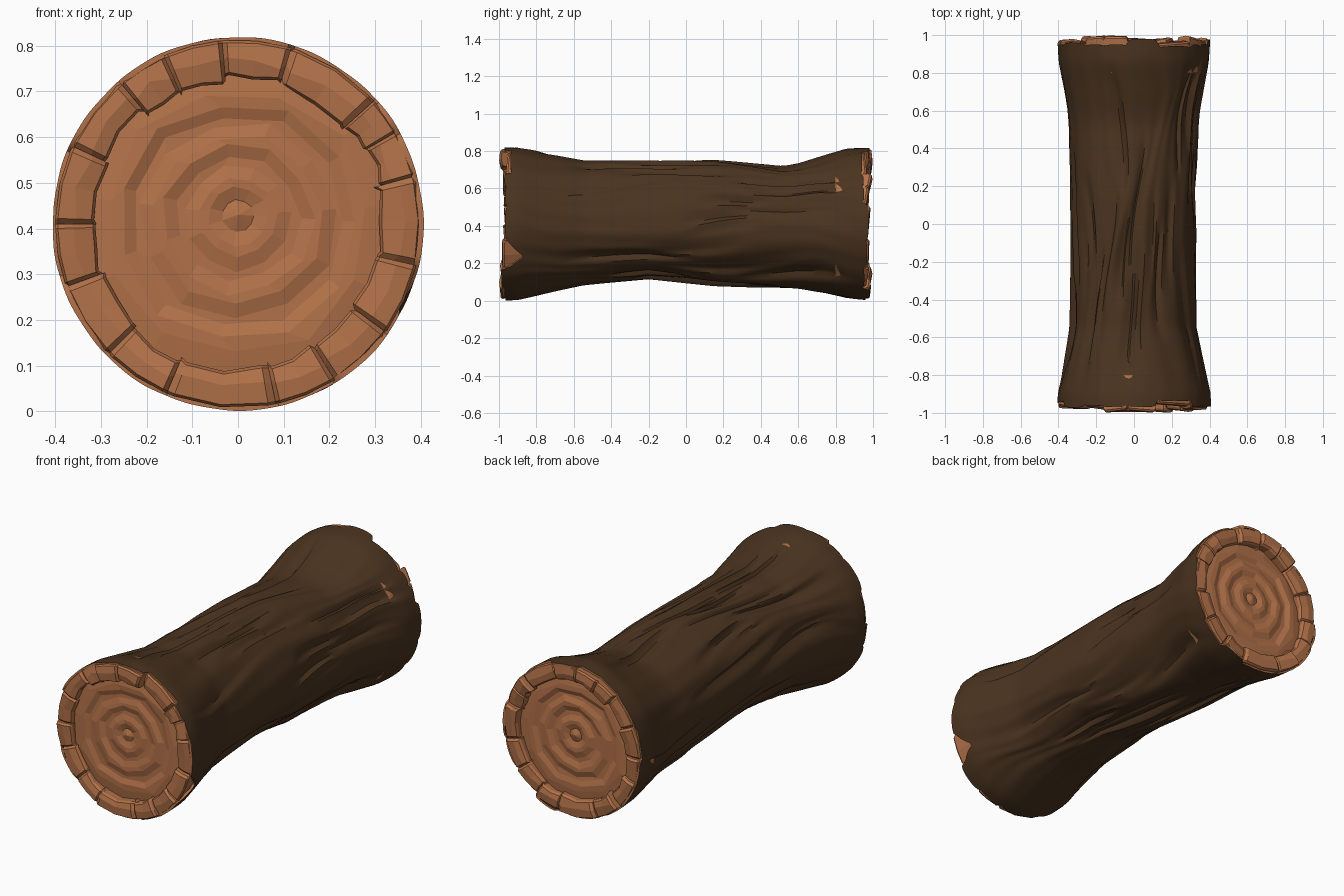
import bpy, bmesh, math, random
from mathutils import Vector

if "Cube" in bpy.data.objects:
    bpy.data.objects.remove(bpy.data.objects["Cube"])

random.seed(7)
CZ = 0.41
TAU = math.tau


def material(name, rgb):
    m = bpy.data.materials.new(name)
    m.diffuse_color = (*rgb, 1)
    m.use_nodes = True
    m.node_tree.nodes["Principled BSDF"].inputs["Base Color"].default_value = m.diffuse_color
    return m


BARK = material("dark bark brown", (0.070, 0.034, 0.014))
WOOD = material("cut wood tan", (0.45, 0.168, 0.067))

# Log outline: y, left, right, bottom, top
OUTLINE = [
    (-1.0, .407, .407, .00, .82), (-.9, .407, .407, .002, .82),
    (-.82, .388, .39, .018, .807), (-.55, .345, .335, .075, .755),
    (-.2, .34, .333, .112, .755), (.15, .34, .335, .075, .755),
    (.52, .35, .345, .06, .72), (.6, .357, .352, .055, .735),
    (.86, .400, .400, .008, .817), (1.0, .407, .407, .00, .82)]


def section(a, y, s=1.0):
    """Point on the log outline at angle a and length y, scaled by s."""
    for p, q in zip(OUTLINE, OUTLINE[1:]):
        if y <= q[0]:
            break
    t = min(1, max(0, (y - p[0]) / (q[0] - p[0])))
    l, r, b, top = [p[i] + (q[i] - p[i]) * t for i in range(1, 5)]
    c, sn = math.cos(a), math.sin(a)
    return Vector((c * (r if c > 0 else l) * s, y,
                   CZ + sn * ((top - CZ) if sn > 0 else (CZ - b)) * s))


# Rim chunks for both ends: start angle, end angle, tip, bark edge, notch depth
BREAKS = [15, 30, 42, 73, 95, 114, 130, 155, 180, 200, 225, 247, 282, 302, 324, 347]


def chunk_list(front):
    out = []
    for i, b in enumerate(BREAKS):
        e = BREAKS[(i + 1) % len(BREAKS)]
        if e < b:
            e += 360
        tip = random.uniform(.966, .996)
        edge, notch = tip - random.choice([.008, .012, .03]), 0
        if front and b == 324:            # bark broken away here
            tip, edge, notch = .985, .955, .09
        if front and b in (73, 95, 282):
            tip, edge = 1.0, .97
        if not front and b in (95, 114, 225, 30):
            tip, edge = .998, .95
        if not front and b == 73:
            tip, edge = .985, .98
        out.append((math.radians(b), math.radians(e), tip, edge, notch))
    return out


ENDS = {-1: chunk_list(True), 1: chunk_list(False)}


def bark_edge(sign, a):
    for b, e, tip, edge, notch in ENDS[sign]:
        for k in (0, TAU):
            if b <= a + k < e:
                side = abs(2 * (a + k - b) / (e - b) - 1)
                return edge - .01 * side ** 4 - notch * (1 - side)
    return .96


def finish(bm, name, mats, smooth):
    me = bpy.data.meshes.new(name)
    bm.to_mesh(me)
    bm.free()
    for m in mats:
        me.materials.append(m)
    ob = bpy.data.objects.new(name, me)
    bpy.context.collection.objects.link(ob)
    if smooth:
        bpy.ops.object.select_all(action='DESELECT')
        ob.select_set(True)
        bpy.context.view_layer.objects.active = ob
        bpy.ops.object.shade_smooth_by_angle(angle=math.radians(40))
    return ob


# Bark furrows: angle, middle, half length, depth, width
FURROWS = []
for i in range(40):
    FURROWS.append(((i * 0.618 % 1) * TAU, random.uniform(-.6, .7),
                    random.uniform(.22, .5), random.uniform(.014, .036),
                    random.uniform(.12, .24)))


def bark_depth(a, y):
    d = .004 * (1 + math.sin(9 * a + 1.2 * math.sin(2.3 * y))) \
        + .002 * (1 + math.sin(23 * a + 3 * y))
    cut = 0
    for fa, fy, half, depth, w in FURROWS:
        t = (y - fy) / half
        if abs(t) >= 1:
            continue
        u = ((a - fa + math.pi) % TAU - math.pi) / w
        # steep on one side, sloping on the other
        f = 1 - u if 0 <= u < 1 else (1 + u * 3.5 if -.286 < u < 0 else 0)
        cut = max(cut, depth * (1 - t * t) * f)
    fade = min(1, max(0.2, (1.0 - abs(y)) / .25))
    return (d + cut) * fade


def flow(a, y):
    """Lets the bark grain wander around the log, straight at the ends."""
    k = min(1, (1 - abs(y)) / .3)
    return a + k * (.17 * math.sin(2.4 * y + 2 * a) + .035 * math.sin(7 * y + 5 * a))


# Bark tube
NA, NY = 156, 56
bm = bmesh.new()
rings = []
for j in range(NY + 1):
    ring = []
    for i in range(NA):
        a = TAU * i / NA
        y0, y1 = -bark_edge(-1, a), bark_edge(1, a)
        y = y0 + (y1 - y0) * j / NY
        ring.append(bm.verts.new(section(flow(a, y), y, 1 - bark_depth(a, y) / .37)))
    rings.append(ring)
# wood coloured lips at both broken edges
for end, pos in ((0, 0), (-1, NY + 2)):
    lip = []
    for v in rings[end]:
        c = Vector((0, v.co.y, CZ))
        lip.append(bm.verts.new(c + (v.co - c) * .97))
    rings.insert(pos, lip)
for j in range(len(rings) - 1):
    for i in range(NA):
        k = (i + 1) % NA
        f = bm.faces.new((rings[j][i], rings[j][k], rings[j + 1][k], rings[j + 1][i]))
        f.material_index = 1 if j in (0, len(rings) - 2) else 0
bm.normal_update()
bm.faces.ensure_lookup_table()
mid = bm.faces[len(bm.faces) // 2]
c = mid.calc_center_median()
if mid.normal.dot(c - Vector((0, c.y, CZ))) < 0:
    bmesh.ops.reverse_faces(bm, faces=bm.faces[:])
finish(bm, "bark", [BARK, WOOD], True)


# Chipped rim of one end: a ring of bevelled wedges
def make_rim(sign, name):
    bm = bmesh.new()
    for b, e, tip, edge, notch in ENDS[sign]:
        inner = random.uniform(.755, .80)
        tilt = random.uniform(-.010, .010)
        loops = []
        for t in (0, .07, .5, .93, 1):
            side = abs(2 * t - 1)
            a = b + (e - b) * t
            h = tip - (.012 if side == 1 else 0) - abs(tilt) - tilt * (2 * t - 1)
            r_in = inner + random.uniform(-.015, .015)
            crest = random.uniform(.85, .90)
            prof = [(.972, .80), (.982, h - .014), (.968, h - .004),
                    (crest, h), (r_in + .015, h - .008), (r_in, h - .020), (r_in + .012, .90)]
            loops.append([bm.verts.new(section(a, sign * y, r)) for r, y in prof])
        n = len(loops[0])
        for p, q in zip(loops, loops[1:]):
            for i in range(n):
                k = (i + 1) % n
                bm.faces.new((p[i], p[k], q[k], q[i]))
        bm.faces.new(loops[0])
        bm.faces.new(loops[-1])
    bmesh.ops.recalc_face_normals(bm, faces=bm.faces[:])
    finish(bm, name, [WOOD], False)


# Recessed cut face with carved growth rings
def make_cut_face(sign, name):
    bm = bmesh.new()
    n = 11
    radii = [.035, .065, .085, .115, .135, .165, .185, .215, .235, .262, .29, .345]
    centre = bm.verts.new((.0, sign * .945, CZ + .02))
    loops = []
    for k, r in enumerate(radii):
        y = .933 + (.009 if k % 4 in (1, 2) else 0)
        loop = []
        for i in range(n):
            a = TAU * (i + .5 * (k // 2 % 2) * .4) / n
            rr = r * (1 + .035 * math.sin(i * 2.4 + k // 2)) if k < 11 else r
            yy = y + random.uniform(-.002, .002)
            loop.append(bm.verts.new((rr * math.cos(a), sign * yy,
                                      CZ + .02 * (1 - r / .345) + rr * math.sin(a))))
        loops.append(loop)
    for i in range(n):
        k = (i + 1) % n
        bm.faces.new((centre, loops[0][i], loops[0][k]))
        for p, q in zip(loops, loops[1:]):
            bm.faces.new((p[i], q[i], q[k], p[k]))
    bm.normal_update()
    flip = [f for f in bm.faces if f.normal.y * sign < 0]
    bmesh.ops.reverse_faces(bm, faces=flip)
    finish(bm, name, [WOOD], False)


for sign, label in ((-1, "front"), (1, "back")):
    make_rim(sign, label + "_chipped_rim")
    make_cut_face(sign, label + "_cut_face")
